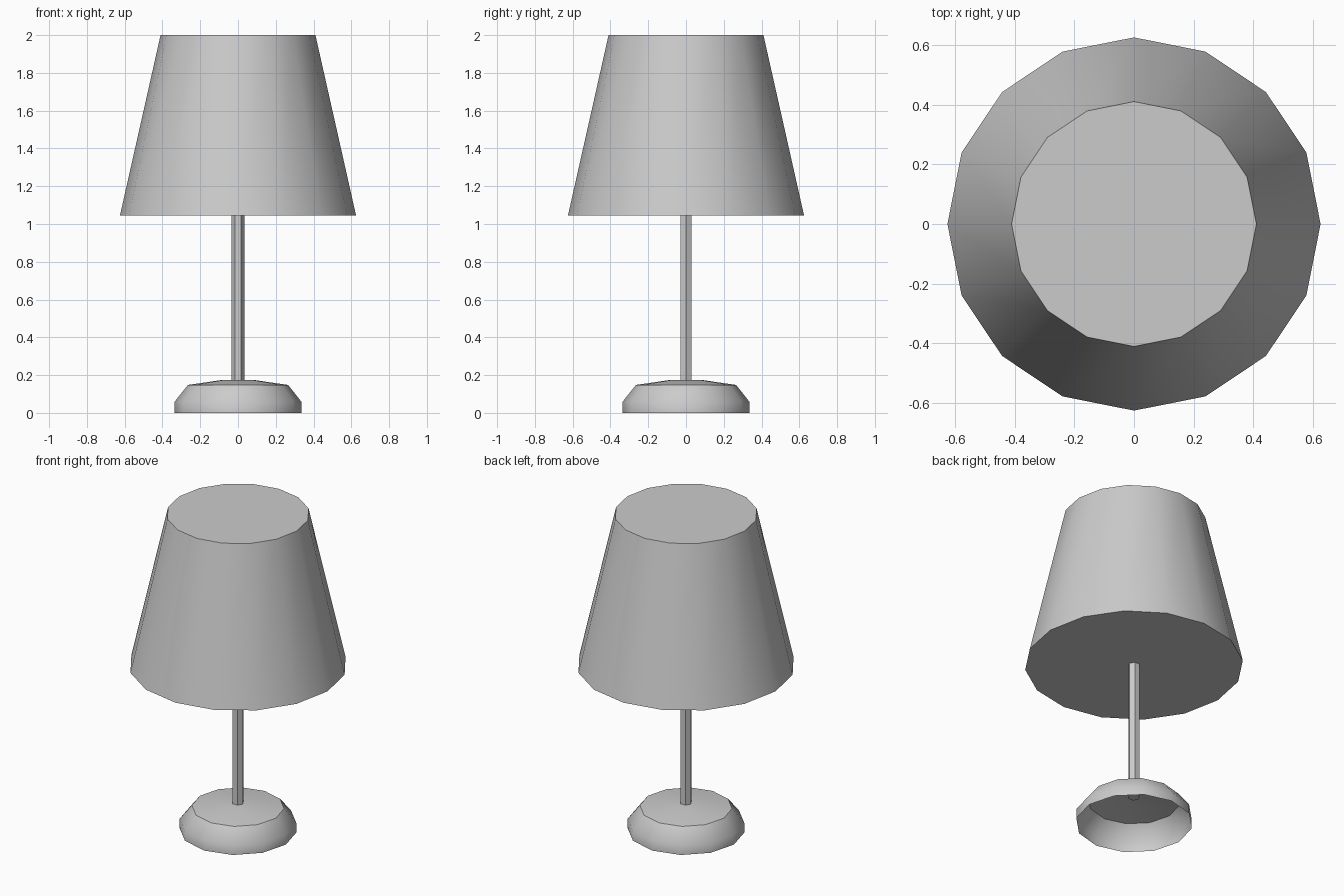
import bpy
import bmesh
from math import cos, sin, tau, radians

default = bpy.data.objects.get("Cube")
if default:
    bpy.data.objects.remove(default, do_unlink=True)

# Plain grey shared by every part
grey = bpy.data.materials.new("plain_grey")
grey.use_nodes = True
colour = (0.6, 0.6, 0.6, 1)
grey.diffuse_color = colour
grey.node_tree.nodes["Principled BSDF"].inputs["Base Color"].default_value = colour


def lathe(name, profile, sides, cap_bottom=True, smooth_angle=None):
    """Turn a (radius, height) profile, listed bottom to top, around z."""
    bm = bmesh.new()
    rings = []
    for radius, z in profile:
        rings.append([bm.verts.new((radius * cos(tau * i / sides),
                                    radius * sin(tau * i / sides), z))
                      for i in range(sides)])
    for low, high in zip(rings, rings[1:]):
        for i in range(sides):
            j = (i + 1) % sides
            bm.faces.new((low[i], low[j], high[j], high[i]))
    bm.faces.new(rings[-1])
    if cap_bottom:
        bm.faces.new(rings[0][::-1])
    mesh = bpy.data.meshes.new(name)
    bm.to_mesh(mesh)
    bm.free()
    mesh.materials.append(grey)
    obj = bpy.data.objects.new(name, mesh)
    bpy.context.collection.objects.link(obj)
    if smooth_angle:
        bpy.ops.object.select_all(action="DESELECT")
        obj.select_set(True)
        bpy.context.view_layer.objects.active = obj
        bpy.ops.object.shade_smooth_by_angle(angle=radians(smooth_angle))
    return obj


# Base: hollow shell, open underneath, with a gently domed top
lathe("base", [(0.335, 0), (0.335, 0.06), (0.265, 0.148), (0.08, 0.175)],
      12, cap_bottom=False, smooth_angle=40)

# Pole: flat-sided hexagonal rod
lathe("pole", [(0.034, 0.17), (0.034, 1.05)], 6)

# Shade: closed tapered drum
lathe("shade", [(0.625, 1.045), (0.41, 2)], 16, smooth_angle=40)
